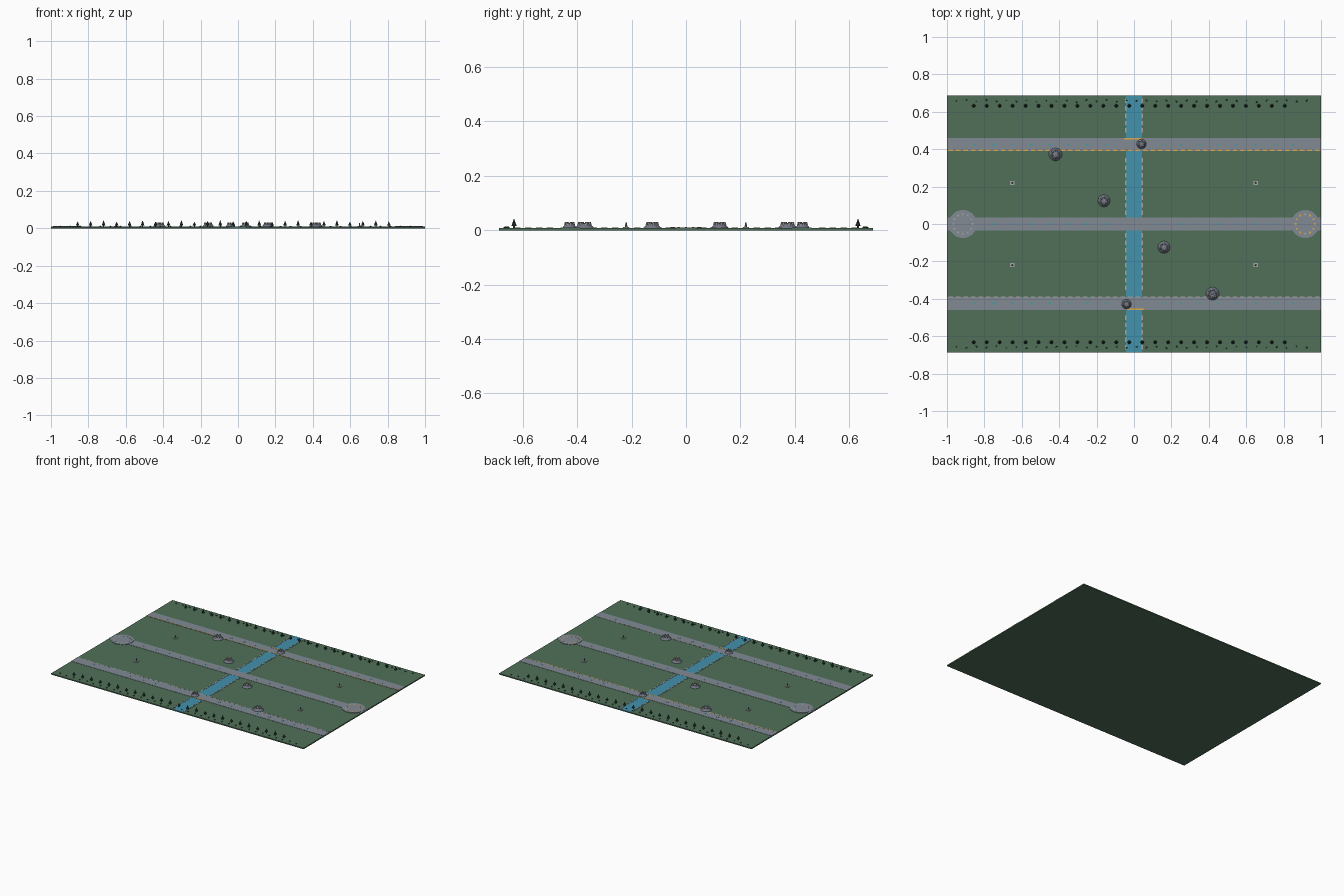
import bpy, bmesh, math, random
from mathutils import Matrix

random.seed(4)
cube = bpy.data.objects.get("Cube")
if cube:
    bpy.data.objects.remove(cube)


def material(name, rgb):
    lin = [((c / 255 + 0.055) / 1.055) ** 2.4 for c in rgb]
    m = bpy.data.materials.new(name)
    m.use_nodes = True
    m.diffuse_color = (*lin, 1)
    bsdf = m.node_tree.nodes["Principled BSDF"]
    bsdf.inputs["Base Color"].default_value = (*lin, 1)
    bsdf.inputs["Roughness"].default_value = 0.9
    return m


GRASS = material("grass green", (81, 112, 88))
STONE = material("path grey", (130, 138, 148))
WATER = material("river blue", (66, 146, 172))
ROCK = material("rock grey", (112, 118, 132))
PALE = material("pale stone", (168, 164, 166))
LEAF = material("dark leaf", (36, 66, 52))
BUSH = material("bush green", (48, 82, 60))
BARK = material("bark brown", (84, 66, 52))
TEAL = material("teal", (62, 158, 166))
GOLD = material("gold", (222, 170, 78))

TOP = 0.008          # ground surface
LANE = TOP + 0.0015  # path surface
HALF_Y = 0.687


class Part:
    """Collects primitives of one colour into a single named object."""

    def __init__(self, name, mat):
        self.name, self.mat, self.bm = name, mat, bmesh.new()

    def box(self, x, y, z, sx, sy, sz):
        m = Matrix.Translation((x, y, z + sz / 2)) @ Matrix.Diagonal((sx, sy, sz, 1))
        bmesh.ops.create_cube(self.bm, size=1, matrix=m)

    def cone(self, x, y, z, r1, r2, h, sides=8):
        bmesh.ops.create_cone(self.bm, cap_ends=True, segments=sides, radius1=r1, radius2=r2,
                              depth=h, matrix=Matrix.Translation((x, y, z + h / 2)))

    def blob(self, x, y, z, r, squash=1.0):
        m = Matrix.Translation((x, y, z)) @ Matrix.Diagonal((1, 1, squash, 1))
        bmesh.ops.create_icosphere(self.bm, subdivisions=1, radius=r, matrix=m)

    def finish(self):
        mesh = bpy.data.meshes.new(self.name)
        self.bm.to_mesh(mesh)
        self.bm.free()
        mesh.materials.append(self.mat)
        obj = bpy.data.objects.new(self.name, mesh)
        bpy.context.collection.objects.link(obj)


# Ground slab and river
ground = Part("ground", GRASS)
ground.box(0, 0, 0, 2, 2 * HALF_Y, TOP)
ground.finish()
river = Part("river", WATER)
river.box(0, 0, TOP - 0.001, 0.084, 2 * HALF_Y, 0.0018)
river.finish()

# Three paths, with a round plaza at each end of the middle one
paths = Part("paths", STONE)
for y in (-0.425, 0, 0.425):
    paths.box(0, y, TOP - 0.001, 2, 0.07, 0.0025)
paths.finish()
plazas = Part("plazas", STONE)
for x in (-0.915, 0.915):
    plazas.cone(x, 0, TOP, 0.075, 0.075, 0.003, 32)
plazas.finish()

# Rings of studs on the plazas
for name, x, mat in (("left_plaza_studs", 0.915, GOLD), ("right_plaza_studs", -0.915, PALE)):
    studs = Part(name, mat)
    for i in range(12):
        a = math.tau * i / 12
        studs.box(x + 0.052 * math.cos(a), 0.052 * math.sin(a), TOP + 0.003, 0.009, 0.009, 0.0005)
    studs.finish()

# Teal markers along the paths
markers = Part("path_markers", TEAL)
for y in (-0.425, 0, 0.425):
    for i in range(18):
        x = -0.85 + 0.1 * i
        if abs(x) > 0.1:
            markers.box(x, y, LANE, 0.012, 0.012, 0.0005)
markers.finish()

# Dashed edging along the outer paths and the river banks
for name, y, mat in (("back_path_dashes", 0.394, GOLD), ("front_path_dashes", -0.391, PALE)):
    dashes = Part(name, mat)
    for i in range(50):
        dashes.box(-0.98 + 0.04 * i, y, LANE, 0.024, 0.006, 0.0006)
    dashes.finish()
banks = Part("river_bank_stones", PALE)
for side in (-1, 1):
    for i in range(34):
        y = -0.66 + 0.04 * i
        if min(abs(y), abs(abs(y) - 0.425)) > 0.045:
            banks.box(side * 0.044, y, TOP, 0.008, 0.024, 0.0025)
banks.finish()

# Bridge rails where the outer paths cross the river
rails = Part("bridge_rails", GOLD)
for s in (-1, 1):
    rails.box(-0.008 * s, 0.457 * s, TOP, 0.09, 0.008, 0.0025)
rails.finish()

# Rocky mounds scattered with pale boulders
mounds, boulders = Part("rock_mounds", ROCK), Part("mound_boulders", PALE)
for x, y, r in ((-0.42, 0.373, 0.036), (-0.16, 0.124, 0.033), (0.04, 0.428, 0.027)):
    for s in (-1, 1):
        px, py = s * x, s * y
        mounds.cone(px, py, TOP, r, r * 0.55, 0.016, 12)
        for i in range(6):
            a = math.tau * i / 6 + 0.3
            qx, qy = px + r * 0.55 * math.cos(a), py + r * 0.55 * math.sin(a)
            boulders.cone(qx, qy, TOP + 0.012, r * 0.2, r * 0.1, 0.011, 6)
        boulders.blob(px, py, TOP + 0.016, r * 0.16, 0.6)
mounds.finish()
boulders.finish()

# Four small shrines
bases, posts = Part("shrine_bases", PALE), Part("shrine_posts", ROCK)
for x in (-0.65, 0.65):
    for y in (-0.22, 0.22):
        bases.box(x, y, TOP, 0.024, 0.022, 0.004)
        posts.cone(x, y, TOP + 0.004, 0.005, 0.002, 0.017, 6)
bases.finish()
posts.finish()

# Conifer rows and low bushes along both long edges
trunks, crowns, bushes = Part("tree_trunks", BARK), Part("tree_crowns", LEAF), Part("bushes", BUSH)
for s in (-1, 1):
    for i in range(25):
        x, h = -0.857 + 0.0693 * i, 0.022 + 0.004 * (i % 3)
        trunks.cone(x, 0.632 * s, TOP, 0.003, 0.003, 0.012, 6)
        crowns.cone(x, 0.632 * s, TOP + 0.008, 0.0095, 0, h - 0.002, 8)
    for i in range(36):
        y = 0.655 + 0.007 * (i % 2) + random.uniform(-0.002, 0.002)
        bushes.blob(-0.95 + 0.0535 * i, y * s, TOP + 0.002, 0.006, 0.7)
for part in (trunks, crowns, bushes):
    part.finish()
